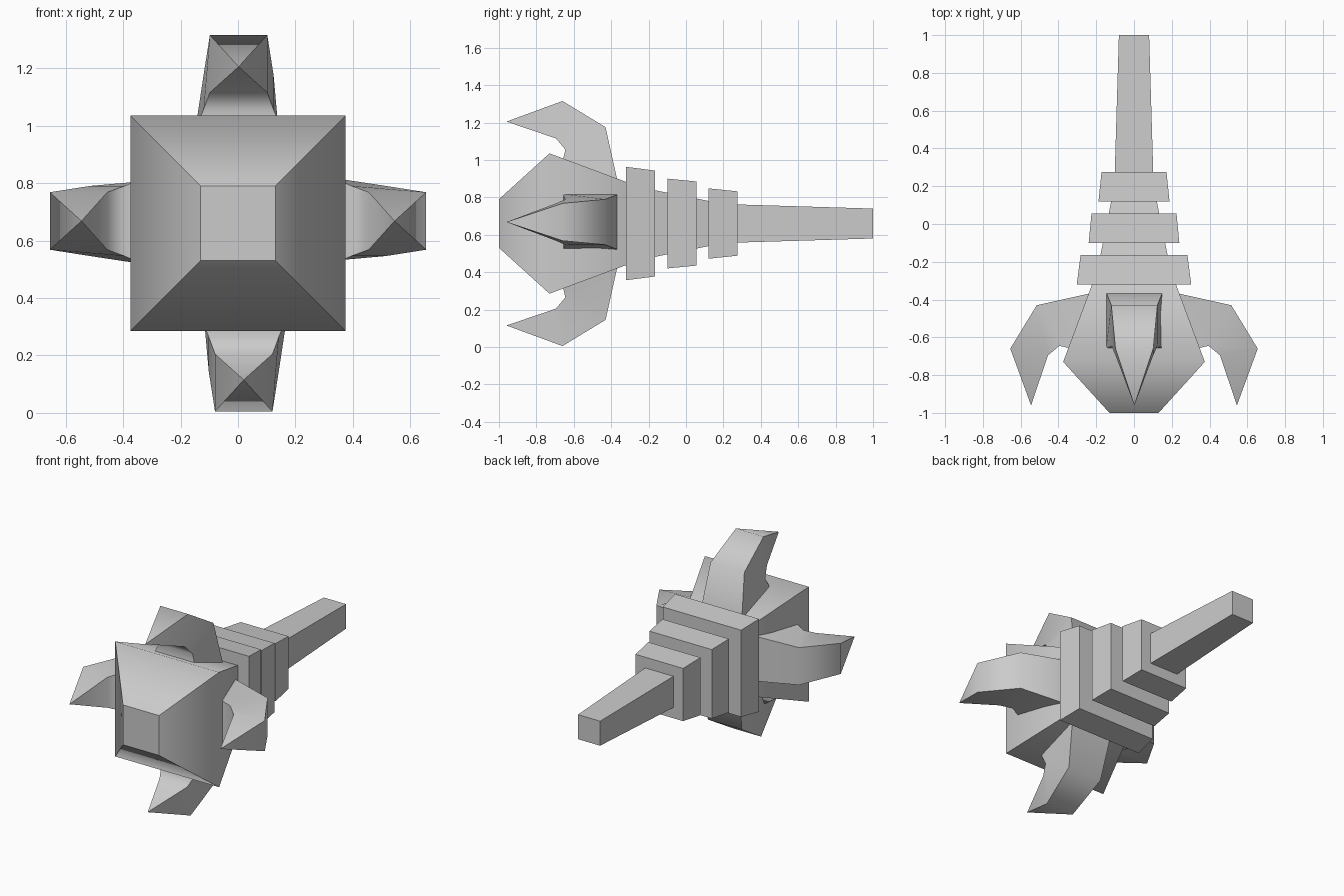
import bpy, bmesh
from mathutils import Matrix
from math import radians

if "Cube" in bpy.data.objects:
    bpy.data.objects.remove(bpy.data.objects["Cube"])

CZ = 0.66  # height of the long axis


def loft(name, sections, smooth=False):
    """Skin four-point sections (or a final single point); lengthwise edges stay sharp."""
    bm = bmesh.new()
    rings = [[bm.verts.new(p) for p in s] for s in sections]
    bm.faces.new(rings[0])
    if len(rings[-1]) == 4:
        bm.faces.new(rings[-1])
    sharp = []
    for a, b in zip(rings, rings[1:]):
        for i in range(4):
            j = (i + 1) % 4
            if len(b) == 1:
                bm.faces.new((a[i], a[j], b[0]))
                sharp.append((a[i], b[0]))
            else:
                bm.faces.new((a[i], a[j], b[j], b[i]))
                sharp.append((a[i], b[i]))
    for r in (rings[0], rings[-1]):
        if len(r) == 4:
            sharp += [(r[i], r[(i + 1) % 4]) for i in range(4)]
    bmesh.ops.recalc_face_normals(bm, faces=bm.faces[:])
    for f in bm.faces:
        f.smooth = smooth
    for a, b in sharp:
        bm.edges.get((a, b)).smooth = False
    me = bpy.data.meshes.new(name)
    bm.to_mesh(me)
    bm.free()
    ob = bpy.data.objects.new(name, me)
    bpy.context.collection.objects.link(ob)
    return ob


def square_body(name, profile, smooth=False):
    """Square sections along y from (y, half width) pairs."""
    return loft(name, [[(-h, y, CZ - h), (h, y, CZ - h), (h, y, CZ + h), (-h, y, CZ + h)]
                       for y, h in profile], smooth)


# head, core, collars and handle
square_body("head", [(-1, 0.13), (-0.73, 0.375), (-0.30, 0.215)], smooth=True)
square_body("core", [(-0.30, 0.205), (0.20, 0.105)])
for i, (y, front, back) in enumerate([(-0.32, 0.303, 0.283), (-0.10, 0.24, 0.225),
                                      (0.12, 0.188, 0.172)]):
    square_body(f"collar_{i + 1}", [(y, front), (y + 0.155, back)])
square_body("handle", [(0.27, 0.102), (1, 0.08)])

# claws: outer (y, r), inner (y, r), half width
CLAW = [(-0.36, 0.20, -0.66, 0.33, 0.15),
        (-0.43, 0.515, -0.645, 0.395, 0.122),
        (-0.66, 0.655, -0.695, 0.455, 0.10)]
for name, angle, offset in [("top_claw", 0, (0.002, 0, CZ)),
                            ("right_claw", 90, (0, 0, CZ + 0.008)),
                            ("bottom_claw", 180, (0.02, 0, CZ)),
                            ("left_claw", 270, (0, 0, CZ + 0.008))]:
    secs = [[(-w, yo, ro), (w, yo, ro), (w, yi, ri), (-w, yi, ri)]
            for yo, ro, yi, ri, w in CLAW] + [[(0, -0.96, 0.545)]]
    claw = loft(name, secs, smooth=True)
    claw.data.transform(Matrix.Translation(offset) @ Matrix.Rotation(radians(angle), 4, 'Y'))
